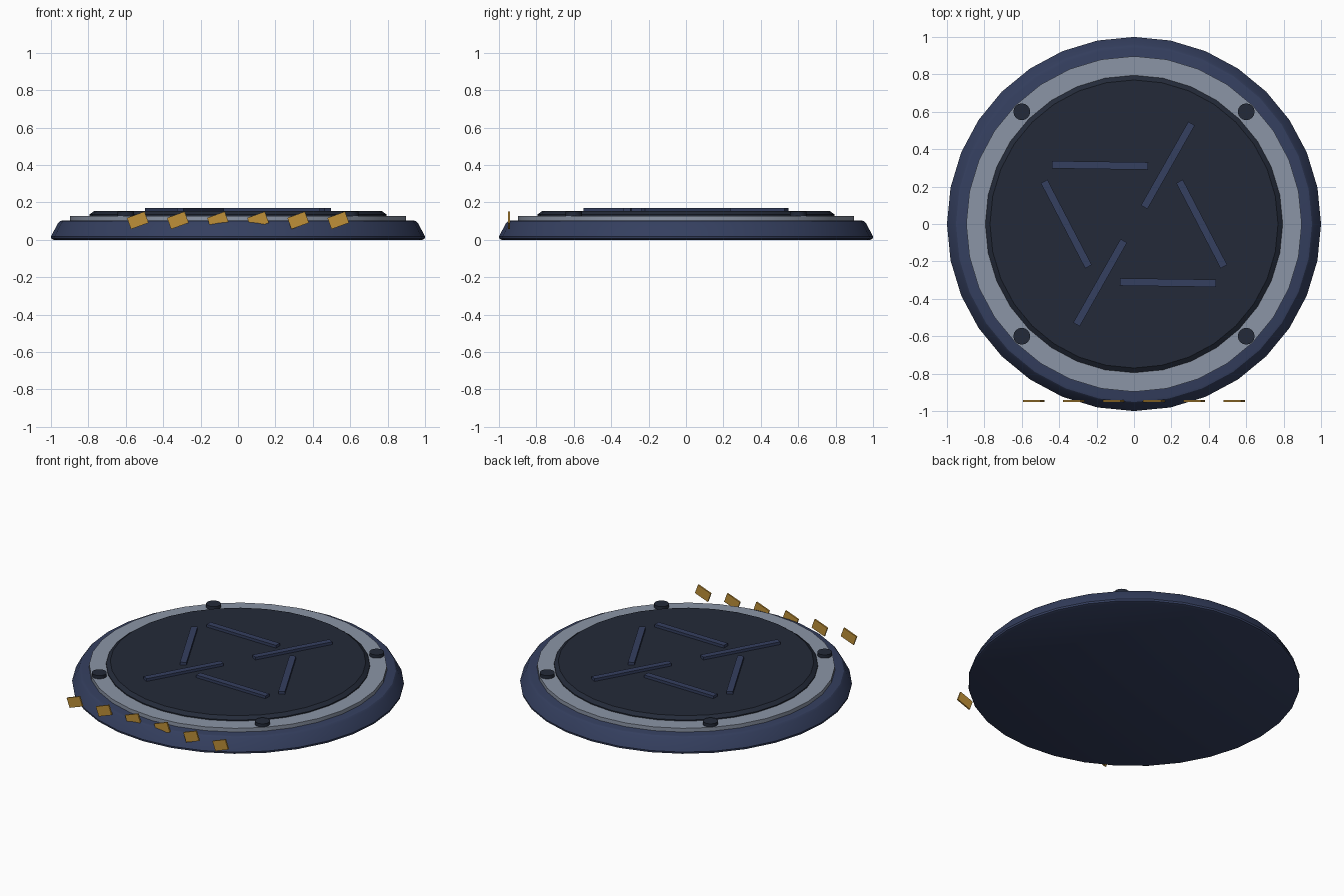
import bpy, math
from math import cos, sin, pi, radians

if "Cube" in bpy.data.objects:
    bpy.data.objects.remove(bpy.data.objects["Cube"])


def material(name, rgb):
    m = bpy.data.materials.new(name)
    m.diffuse_color = (*rgb, 1)
    m.use_nodes = True
    m.node_tree.nodes["Principled BSDF"].inputs["Base Color"].default_value = m.diffuse_color
    return m


NAVY = material("navy", (0.035, 0.05, 0.115))
DARK = material("dark_slate", (0.017, 0.023, 0.04))
STEEL = material("steel", (0.26, 0.30, 0.38))
GOLD = material("gold", (0.52, 0.28, 0.04))


def lathe(name, profile, mat, sides=32, loc=(0, 0, 0), closed=False):
    """Revolve (radius, z) points; closed joins last to first, otherwise ends are capped."""
    n = len(profile)
    verts = [(r * cos(2 * pi * i / sides), r * sin(2 * pi * i / sides), z)
             for r, z in profile for i in range(sides)]
    faces = []
    for k in range(n if closed else n - 1):
        a, b = k * sides, (k + 1) % n * sides
        for i in range(sides):
            j = (i + 1) % sides
            faces.append((a + i, a + j, b + j, b + i))
    if not closed:
        faces.append(tuple(reversed(range(sides))))
        faces.append(tuple(range((n - 1) * sides, n * sides)))
    me = bpy.data.meshes.new(name)
    me.from_pydata(verts, [], faces)
    me.materials.append(mat)
    ob = bpy.data.objects.new(name, me)
    ob.location = loc
    bpy.context.collection.objects.link(ob)
    bpy.ops.object.select_all(action='DESELECT')
    bpy.context.view_layer.objects.active = ob
    ob.select_set(True)
    bpy.ops.object.shade_smooth_by_angle(angle=radians(30))
    return ob


def box(name, size, loc, rot, mat):
    bpy.ops.mesh.primitive_cube_add(size=1, location=loc, rotation=rot)
    ob = bpy.context.object
    ob.name = name
    ob.scale = size
    ob.data.materials.append(mat)
    return ob


# Tapered base with softened rims
lathe("base", [(0.985, 0), (0.998, 0.006), (1.0, 0.018), (0.962, 0.09),
               (0.952, 0.1), (0.94, 0.103)], NAVY)

# Flat metal ring
lathe("trim_ring", [(0.785, 0.1), (0.897, 0.1), (0.897, 0.128), (0.785, 0.128)],
      STEEL, closed=True)

# Raised central panel
lathe("top_panel", [(0.795, 0.1), (0.795, 0.135), (0.77, 0.153)], DARK)

# Bolts on the ring
for sx in (-1, 1):
    for sy in (-1, 1):
        lathe("bolt", [(0.045, 0.11), (0.045, 0.15)], DARK, 16, (sx * 0.6, sy * 0.6, 0))

# Pinwheel of raised bars
for i in range(6):
    a = radians(60 * i)
    turn = radians((-62.5, 60.5, -0.8)[i % 3])
    box("panel_bar", (0.514, 0.04, 0.026), (0.362 * cos(a), 0.362 * sin(a), 0.158),
        (0, 0, turn), NAVY)

# Tilted gold tiles along the front
for i in range(6):
    box("front_tile", (0.1, 0.01, 0.064), (-0.536 + 0.2144 * i, -0.947, 0.104),
        (0, radians(-20), 0), GOLD)
